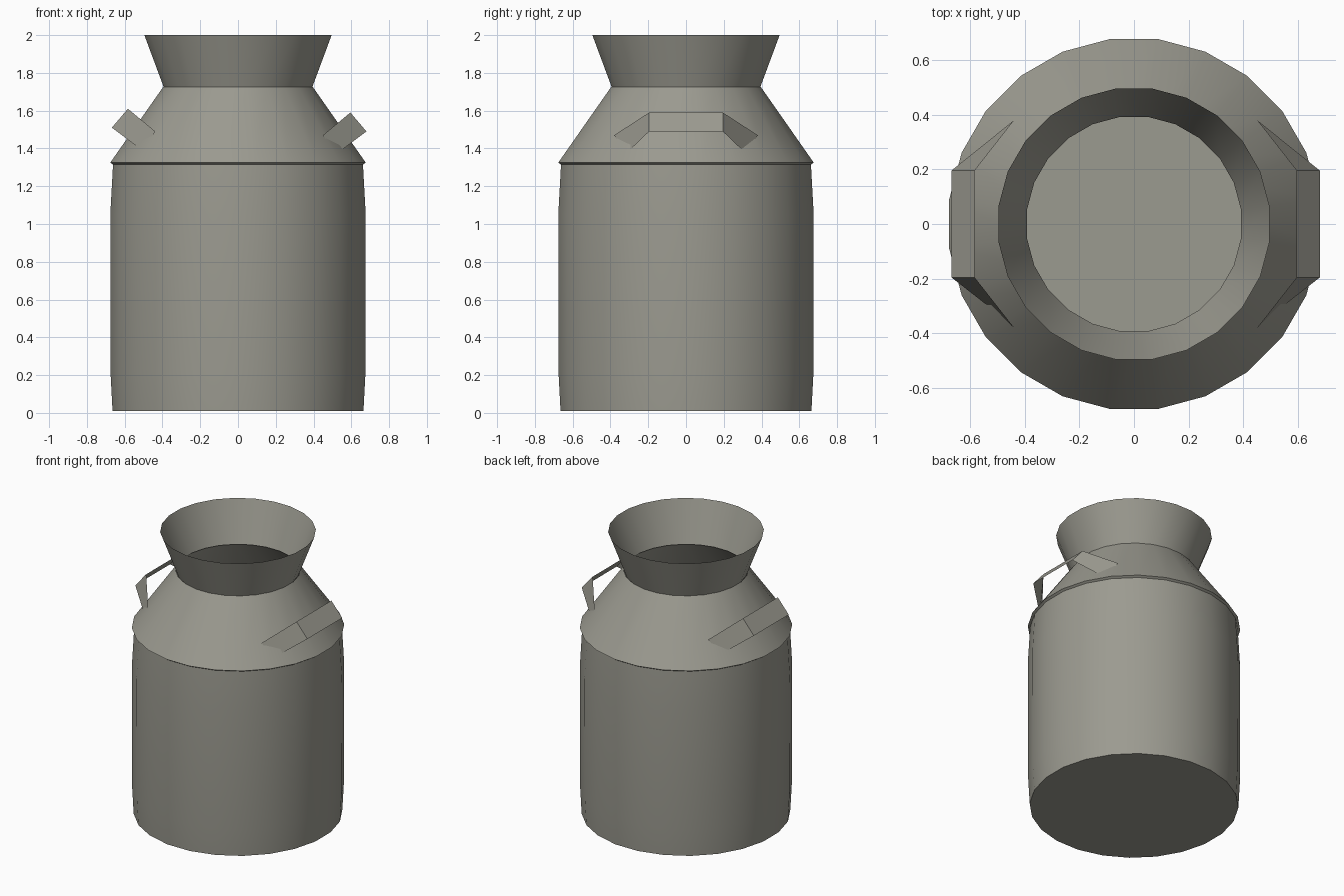
import bpy, bmesh, math

cube = bpy.data.objects.get("Cube")
if cube:
    bpy.data.objects.remove(cube, do_unlink=True)

# Single dull metal colour
metal = bpy.data.materials.new("dull_grey_metal")
metal.use_nodes = True
COLOUR = (0.33, 0.325, 0.28, 1)
metal.diffuse_color = COLOUR
metal.node_tree.nodes["Principled BSDF"].inputs["Base Color"].default_value = COLOUR

SIDES = 24


def finish(name, bm, angle):
    mesh = bpy.data.meshes.new(name)
    bm.to_mesh(mesh)
    bm.free()
    mesh.materials.append(metal)
    obj = bpy.data.objects.new(name, mesh)
    bpy.context.collection.objects.link(obj)
    bpy.ops.object.select_all(action="DESELECT")
    obj.select_set(True)
    bpy.context.view_layer.objects.active = obj
    bpy.ops.object.shade_smooth_by_angle(angle=math.radians(angle))
    return obj


def turned(name, profile, floor=False):
    """Sheet-metal ring turned round z from (radius, height) points."""
    bm = bmesh.new()
    rings = []
    for r, z in profile:
        angles = [math.tau * (i + 0.5) / SIDES for i in range(SIDES)]
        rings.append([bm.verts.new((r * math.cos(a), r * math.sin(a), z)) for a in angles])
    for low, high in zip(rings, rings[1:]):
        for i in range(SIDES):
            j = (i + 1) % SIDES
            bm.faces.new((low[i], low[j], high[j], high[i]))
    if floor:
        bm.faces.new(rings[0][::-1])
    return finish(name, bm, 30)


def handle(name, side, reach, lift):
    """Flat bent strap with its ends let into the shoulder."""
    bm = bmesh.new()
    # Each station: upper edge (x, y, z) and lower edge (x, y, z)
    half = [((0.45, 0.38, 1.47), (0.52, 0.32, 1.37)),
            ((0.595, 0.195, 1.59), (0.68, 0.195, 1.49))]
    stations = half + [tuple((x, -y, z) for x, y, z in s) for s in reversed(half)]
    pairs = [[bm.verts.new((side * (x - reach), y, z + lift)) for x, y, z in s]
             for s in stations]
    for (a, b), (c, d) in zip(pairs, pairs[1:]):
        bm.faces.new((a, b, d, c))
    bmesh.ops.recalc_face_normals(bm, faces=bm.faces)
    if sum(f.normal.x for f in bm.faces) * side < 0:
        bmesh.ops.reverse_faces(bm, faces=bm.faces)
    return finish(name, bm, 20)


# Open can: body with floor, sloping shoulder, flared neck
turned("body", [(0.67, 0.01), (0.68, 0.2), (0.682, 1.05), (0.667, 1.32)], floor=True)
turned("shoulder", [(0.667, 1.315), (0.682, 1.325), (0.4, 1.725)])
turned("neck", [(0.395, 1.72), (0.5, 2.0)])

# Two carrying handles, one slightly higher
handle("left_handle", 1, 0.0, 0.0)
handle("right_handle", -1, 0.012, 0.02)
